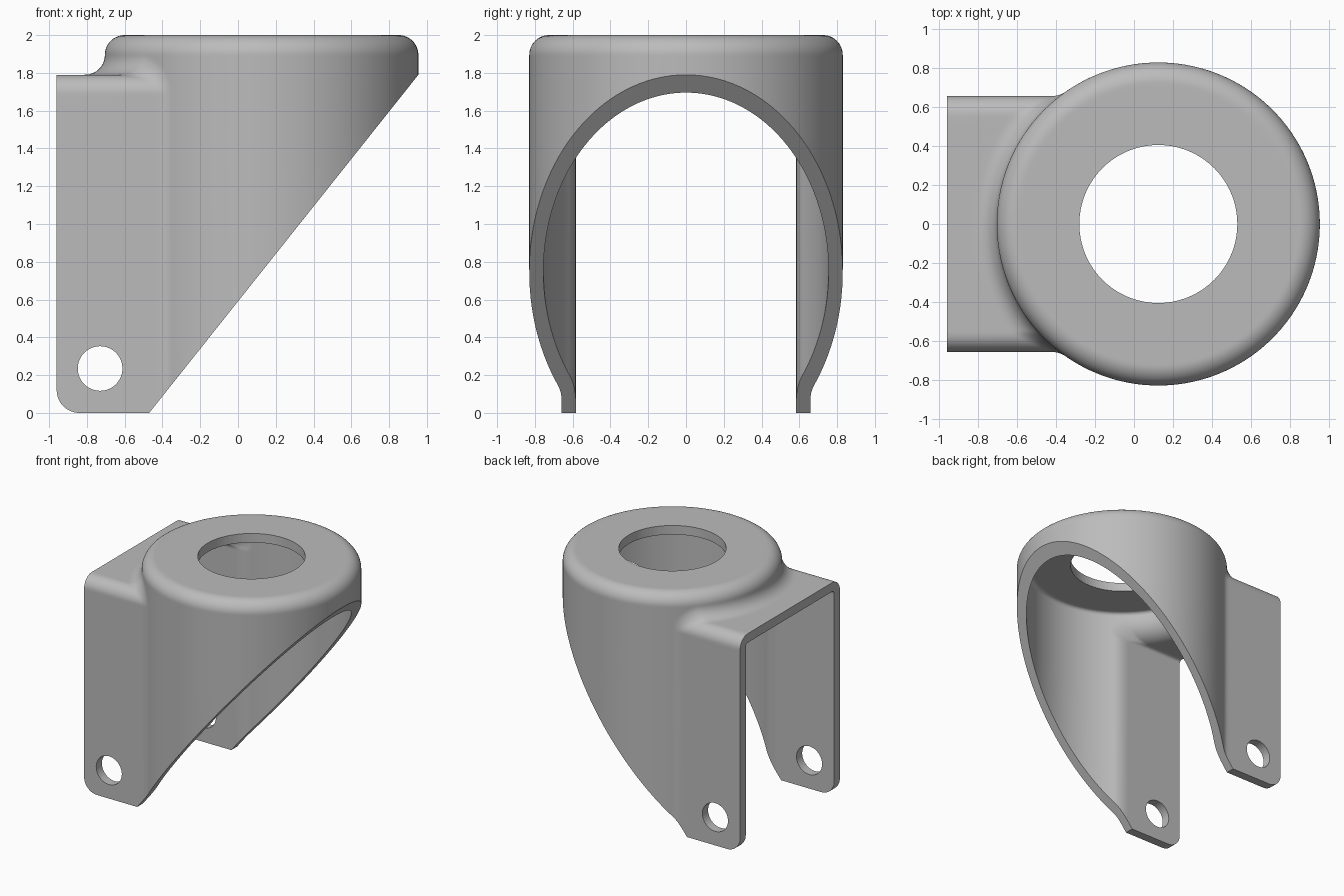
import bpy
import bmesh
from math import sin, cos, radians, hypot, sqrt, pi
from mathutils import Matrix

if "Cube" in bpy.data.objects:
    bpy.data.objects.remove(bpy.data.objects["Cube"])

AXIS_X = 0.125         # swivel axis
CAP_R, CAP_TOP, CAP_ROUND = 0.83, 2.0, 0.105
ARM_Y, ARM_TOP, ARM_ROUND = 0.658, 1.79, 0.1
FILLET = 0.105         # blend between cap and arms
WALL = 0.075
MID_Z = 1.3            # rays start here on the swivel axis

metal = bpy.data.materials.new("grey metal")
metal.use_nodes = True
grey = (0.5, 0.5, 0.5, 1)
metal.diffuse_color = grey
metal.node_tree.nodes["Principled BSDF"].inputs["Base Color"].default_value = grey


def make_object(name, bm):
    bmesh.ops.recalc_face_normals(bm, faces=bm.faces)
    mesh = bpy.data.meshes.new(name)
    bm.to_mesh(mesh)
    bm.free()
    mesh.materials.append(metal)
    obj = bpy.data.objects.new(name, mesh)
    bpy.context.collection.objects.link(obj)
    return obj


def rounded_edge(h, z, half, top, r):
    """Distance and slope of a wall and flat top joined by a rounded edge."""
    p, q = h - half + r, z - top + r
    if p > 0 and q > 0:
        d = hypot(p, q)
        return d - r, p / d, q / d
    return (p - r, 1, 0) if p > q else (q - r, 0, 1)


def distance(x, y, z, inset, back):
    """Round cap joined to a straight channel with a true fillet."""
    y = abs(y)
    rho = hypot(x - AXIS_X, y)
    a, ah, az = rounded_edge(rho, z, CAP_R - inset, CAP_TOP - inset, CAP_ROUND - inset)
    if x >= AXIS_X:
        return a
    b, bh, bz = rounded_edge(y, z, ARM_Y - inset, ARM_TOP - inset, ARM_ROUND - inset)
    d = min(a, b)
    r = FILLET + inset
    u, v = r - a, r - b
    c = ah * bh * y / max(rho, 1e-6) + az * bz
    if u > 0 and v > 0 and c < 0.999 and u > c * v and v > c * u:
        d = r - sqrt((u * u + v * v - 2 * u * v * c) / (1 - c * c))
    return max(d, back - x)


def cast(angle, rise, inset, back):
    """Point where a ray from the swivel axis leaves the body."""
    dx, dy, dz = cos(angle) * cos(rise), sin(angle) * cos(rise), sin(rise)
    near, far = 0.0, 3.0
    for _ in range(20):
        t = (near + far) / 2
        if distance(AXIS_X + t * dx, t * dy, MID_Z + t * dz, inset, back) < 0:
            near = t
        else:
            far = t
    return AXIS_X + near * dx, near * dy, MID_Z + near * dz


def body(name, inset, floor, back):
    # fine columns towards the arms, coarser round the front
    angles = [radians(-115 + 230 * i / 80) for i in range(80)]
    angles += [radians(115 + 130 * i / 150) for i in range(150)]
    rises = [0] + [14 + i / 2 for i in range(65)] + [60, 75]
    bm = bmesh.new()
    rings = []
    for rise in rises:
        rings.append([cast(a, radians(rise), inset, back) for a in angles])
    rings.insert(0, [(x, y, floor) for x, y, z in rings[0]])
    rings = [[bm.verts.new(p) for p in ring] for ring in rings]
    for low, high in zip(rings, rings[1:]):
        for i in range(len(low)):
            bm.faces.new((low[i - 1], low[i], high[i], high[i - 1]))
    bm.faces.new(rings[0])
    bm.faces.new(rings[-1])
    return make_object(name, bm)


def side_profile():
    """Side outline with a rounded rear foot and a slanted front."""
    r, rear = 0.12, -0.96
    pts = [(rear, 2.2)]
    for i in range(13):
        a = pi + i / 12 * pi / 2
        pts.append((rear + r + r * cos(a), r + r * sin(a)))
    slope = 1.79 / 1.425
    pts += [(-0.47, 0), (1.2, 1.67 * slope), (1.2, 2.2)]
    bm = bmesh.new()
    face = bm.faces.new([bm.verts.new((x, -1.5, z)) for x, z in pts])
    out = bmesh.ops.extrude_face_region(bm, geom=[face])
    verts = [e for e in out["geom"] if isinstance(e, bmesh.types.BMVert)]
    bmesh.ops.translate(bm, verts=verts, vec=(0, 3, 0))
    return make_object("side_profile_cutter", bm)


def drill(name, radius, depth, matrix):
    bm = bmesh.new()
    bmesh.ops.create_cone(bm, cap_ends=True, segments=72, radius1=radius,
                          radius2=radius, depth=depth, matrix=matrix)
    return make_object(name, bm)


# Outer body, then hollow, side cut and drilled holes
fork = body("caster_fork", 0, -0.1, -1.2)
cuts = [
    (body("hollow_cutter", WALL, -0.3, -1.4), "DIFFERENCE"),
    (side_profile(), "INTERSECT"),
    (drill("swivel_hole_cutter", 0.406, 1, Matrix.Translation((AXIS_X, 0, 2))), "DIFFERENCE"),
    (drill("axle_hole_cutter", 0.118, 3,
           Matrix.Translation((-0.73, 0, 0.235)) @ Matrix.Rotation(pi / 2, 4, "X")), "DIFFERENCE"),
]
bpy.ops.object.select_all(action="DESELECT")
bpy.context.view_layer.objects.active = fork
fork.select_set(True)
for cutter, operation in cuts:
    cutter.hide_render = True
    mod = fork.modifiers.new(cutter.name, "BOOLEAN")
    mod.object, mod.operation, mod.solver = cutter, operation, "EXACT"
    bpy.ops.object.modifier_apply(modifier=mod.name)
    bpy.data.objects.remove(cutter)
bpy.ops.object.shade_smooth_by_angle(angle=radians(30))
